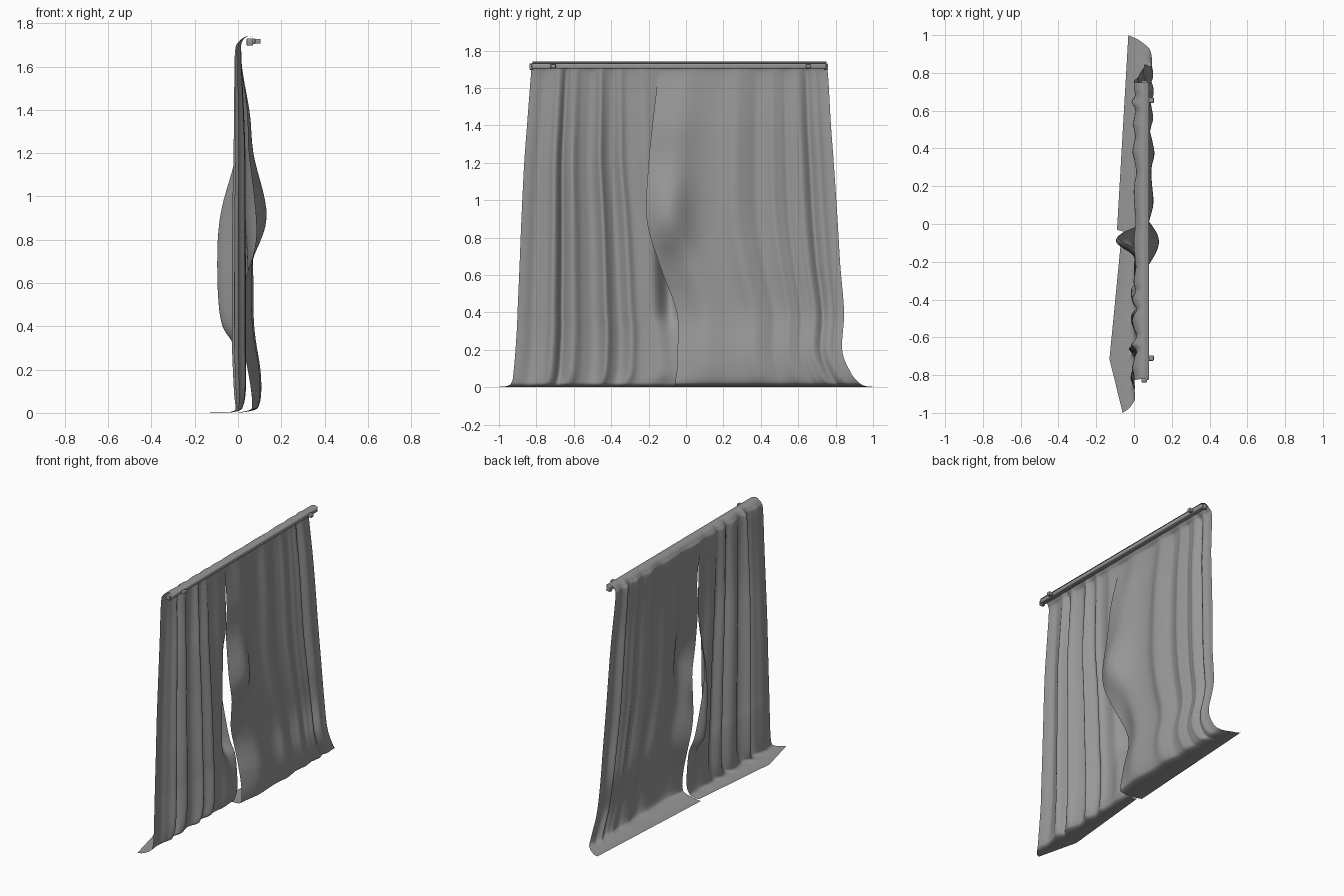
import bpy, bmesh, math
from mathutils import Vector

dark = bpy.data.materials.new("dark_grey")
dark.diffuse_color = (0.31, 0.31, 0.31, 1)


def finish(name, bm, angle=50):
    me = bpy.data.meshes.new(name)
    bm.to_mesh(me)
    bm.free()
    me.materials.append(dark)
    ob = bpy.data.objects.new(name, me)
    bpy.context.collection.objects.link(ob)
    bpy.ops.object.select_all(action='DESELECT')
    ob.select_set(True)
    bpy.context.view_layer.objects.active = ob
    bpy.ops.object.shade_smooth_by_angle(angle=math.radians(angle))
    return ob


def spline(rows, steps):
    """Catmull-Rom resampling of a list of stations."""
    out, n = [], len(rows)
    for i in range(n - 1):
        p = [rows[max(0, min(n - 1, i + k))] for k in (-1, 0, 1, 2)]
        for s in range(steps):
            t = s / steps
            out.append([0.5 * (2 * b + (c - a) * t + (2 * a - 5 * b + 4 * c - d) * t * t
                               + (3 * b - a - 3 * c + d) * t ** 3)
                        for a, b, c, d in zip(*p)])
    out.append(list(rows[-1]))
    return out


def box(name, x, y, z, bevel=0.004):
    bm = bmesh.new()
    bmesh.ops.create_cube(bm, size=1)
    for v in bm.verts:
        v.co = Vector((lo + (c + 0.5) * (hi - lo) for c, (lo, hi) in zip(v.co, (x, y, z))))
    bmesh.ops.bevel(bm, geom=bm.edges[:], offset=bevel, segments=2, affect='EDGES', profile=0.5)
    return finish(name, bm)


def pleat(y, pleats):
    """Soft ridges at given positions over a shallow ripple."""
    f = 0.15 * math.sin(y * 26)
    for pos, width, height in pleats:
        f += height * math.exp(-((y - pos) / width) ** 2)
    return f


def curtain(name, stations, pleats, centre, width, flap, cols=110):
    """Stations: z, x, fold size, inner y, outer y, inner-edge bulge, floor-flap blend."""
    bm = bmesh.new()
    grid = []
    top_in, top_out = stations[3][3], stations[3][4]
    for z, x, amp, yi, yo, bulge, fl in spline(stations, 7):
        row = []
        for i in range(cols + 1):
            t = i / cols
            y = yi + (yo - yi) * t
            y0 = top_in + (top_out - top_in) * t
            px = x + amp * pleat(y0, pleats)
            px += bulge * math.exp(-((y - centre) / width) ** 2)
            px += (flap(t) - px) * max(0, min(1, fl))
            row.append(bm.verts.new((px, y, max(z, 0))))
        grid.append(row)
    for a, b in zip(grid, grid[1:]):
        for i in range(cols):
            bm.faces.new((a[i], b[i], b[i + 1], a[i + 1]))
    bmesh.ops.recalc_face_normals(bm, faces=bm.faces[:])
    return finish(name, bm, 80)


# Wide curtain panel, bulging towards +x, tucked back along the floor
curtain("right_curtain", [
    (1.733, 0.078, 0.000, -0.15, 0.75, 0, 0),
    (1.740, 0.045, 0.002, -0.15, 0.75, 0, 0),
    (1.715, 0.012, 0.006, -0.15, 0.75, 0, 0),
    (1.660, 0.000, 0.012, -0.15, 0.76, 0, 0),
    (1.400, 0.018, 0.018, -0.18, 0.775, 0.03, 0),
    (1.200, 0.026, 0.020, -0.20, 0.79, 0.038, 0),
    (0.900, 0.036, 0.020, -0.21, 0.81, 0.090, 0),
    (0.650, 0.048, 0.020, -0.14, 0.825, -0.005, 0),
    (0.400, 0.056, 0.017, -0.05, 0.845, -0.07, 0),
    (0.200, 0.088, 0.014, -0.045, 0.835, -0.06, 0),
    (0.080, 0.093, 0.012, -0.05, 0.88, -0.04, 0),
    (0.020, 0.080, 0.008, -0.06, 0.93, -0.02, 0),
    (0.002, 0.045, 0.004, -0.05, 0.98, 0, 0.4),
    (0.003, 0.000, 0.000, -0.03, 1.00, 0, 1.0),
], [(0.27, 0.05, 1.0), (0.38, 0.03, -0.6), (0.46, 0.025, 0.7), (0.53, 0.02, -0.7),
    (0.60, 0.02, 0.8), (0.645, 0.015, -1.0), (0.69, 0.02, 0.7), (0.0, 0.07, 0.8)],
    -0.11, 0.12, lambda t: -0.09 + 0.06 * t)

# Narrow curtain panel, inner edge swinging towards -x
curtain("left_curtain", [
    (1.733, 0.078, 0.000, -0.14, -0.82, 0, 0),
    (1.740, 0.045, 0.002, -0.14, -0.82, 0, 0),
    (1.715, 0.012, 0.006, -0.14, -0.825, 0, 0),
    (1.660, 0.000, 0.012, -0.14, -0.83, 0, 0),
    (1.400, 0.004, 0.018, -0.13, -0.85, -0.01, 0),
    (1.200, 0.006, 0.022, -0.12, -0.865, -0.02, 0),
    (0.900, 0.004, 0.025, -0.08, -0.88, -0.090, 0),
    (0.650, 0.004, 0.026, -0.055, -0.89, -0.105, 0),
    (0.420, 0.004, 0.026, -0.035, -0.90, -0.090, 0),
    (0.300, 0.004, 0.026, -0.02, -0.905, -0.03, 0),
    (0.100, 0.008, 0.022, -0.02, -0.92, 0, 0),
    (0.020, 0.004, 0.012, -0.045, -0.935, 0, 0),
    (0.002, -0.01, 0.005, -0.05, -0.98, 0, 0.4),
    (0.003, -0.04, 0.000, -0.05, -1.00, 0, 1.0),
], [(-0.76, 0.03, -0.7), (-0.68, 0.02, 1.0), (-0.64, 0.015, -1.4), (-0.59, 0.025, 1.2),
    (-0.51, 0.03, -0.7), (-0.455, 0.018, 1.2), (-0.40, 0.025, -0.9), (-0.35, 0.02, 0.8),
    (-0.23, 0.04, 0.7)],
    -0.09, 0.065, lambda t: -0.065 - 0.065 * t / 0.7 if t < 0.7 else -0.13 + 0.07 * (t - 0.7) / 0.3)

# Curtain rail with end caps and two brackets
box("rail", (0.042, 0.080), (-0.825, 0.75), (1.703, 1.730), 0.006)
for side, y in (("left", -0.825), ("right", 0.75)):
    box(side + "_rail_end", (0.040, 0.070), (y - 0.013, y + 0.010), (1.697, 1.730))
for side, y in (("left", -0.71), ("right", 0.655)):
    box(side + "_bracket", (0.070, 0.105), (y - 0.014, y + 0.014), (1.706, 1.727))
